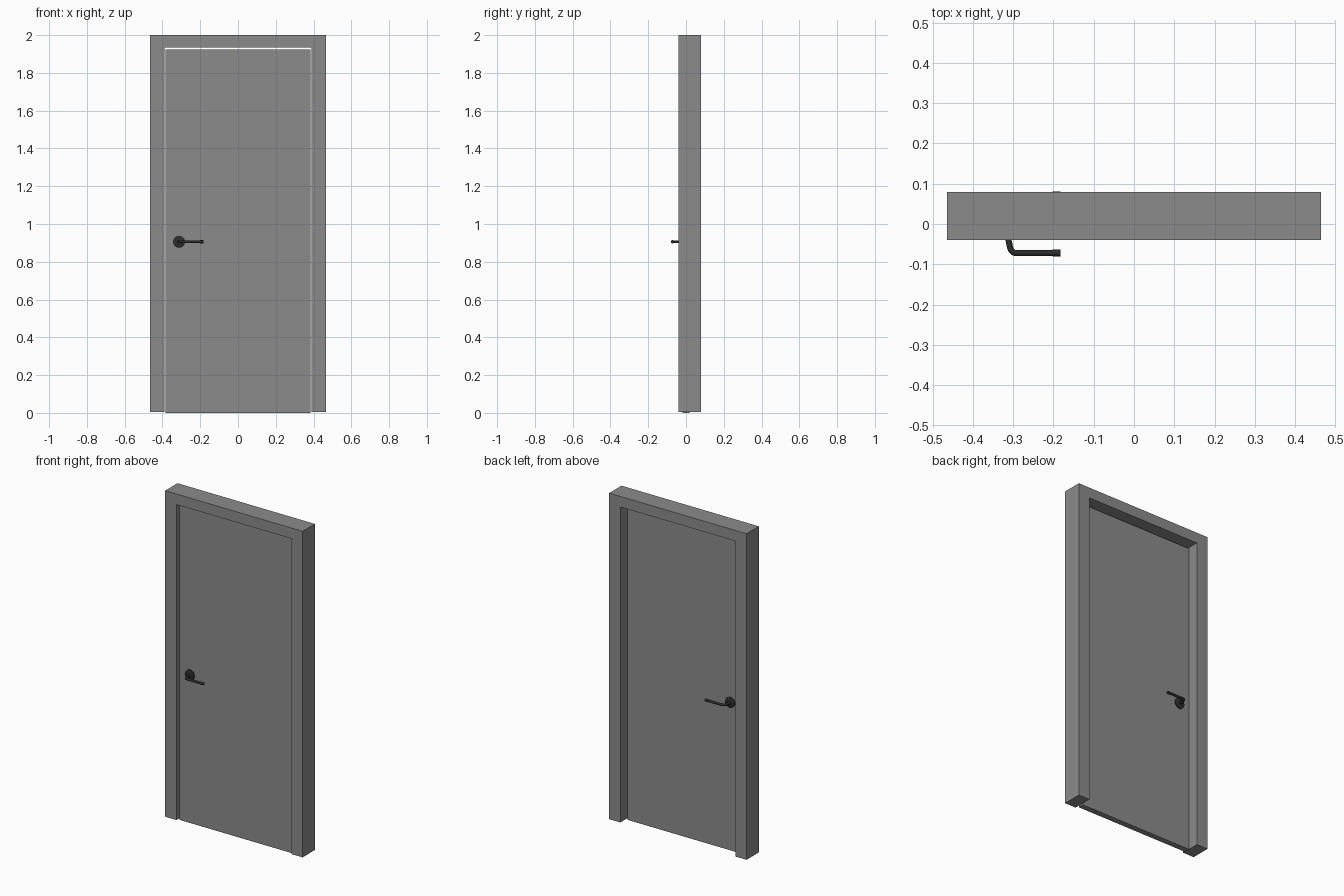
import bpy, bmesh, math
from mathutils import Vector

if "Cube" in bpy.data.objects:
    bpy.data.objects.remove(bpy.data.objects["Cube"])


def material(name, rgb):
    m = bpy.data.materials.new(name)
    m.diffuse_color = (*rgb, 1)
    m.use_nodes = True
    m.node_tree.nodes["Principled BSDF"].inputs["Base Color"].default_value = m.diffuse_color
    return m


GREY = material("door grey", (0.26, 0.26, 0.26))
DARK = material("handle dark", (0.025, 0.025, 0.025))


def finish(name, bm, mat, smooth=False):
    bmesh.ops.recalc_face_normals(bm, faces=bm.faces)
    me = bpy.data.meshes.new(name)
    bm.to_mesh(me)
    bm.free()
    me.materials.append(mat)
    ob = bpy.data.objects.new(name, me)
    bpy.context.collection.objects.link(ob)
    if smooth:
        bpy.ops.object.select_all(action='DESELECT')
        ob.select_set(True)
        bpy.context.view_layer.objects.active = ob
        bpy.ops.object.shade_smooth_by_angle(angle=math.radians(35))
    return ob


def extrude_xz(name, outline, y0, y1, mat):
    """Extrude an x-z outline from y0 to y1."""
    bm = bmesh.new()
    face = bm.faces.new([bm.verts.new((x, y0, z)) for x, z in outline])
    ext = bmesh.ops.extrude_face_region(bm, geom=[face])
    verts = [g for g in ext["geom"] if isinstance(g, bmesh.types.BMVert)]
    bmesh.ops.translate(bm, verts=verts, vec=(0, y1 - y0, 0))
    return finish(name, bm, mat)


def tube(name, stations, mat, sides=20):
    """Capped tube through (x, y, z, radius) stations lying in a level plane."""
    bm = bmesh.new()
    pts = [Vector(s[:3]) for s in stations]
    rings = []
    for i, p in enumerate(pts):
        # skip coincident neighbours, which mark a step in radius
        before = [q for q in pts[:i] if (q - p).length > 1e-6]
        after = [q for q in pts[i + 1:] if (q - p).length > 1e-6]
        t = Vector()
        if before:
            t += (p - before[-1]).normalized()
        if after:
            t += (after[0] - p).normalized()
        side = t.normalized().cross(Vector((0, 0, 1)))
        ring = []
        for k in range(sides):
            a = 2 * math.pi * k / sides
            off = side * math.cos(a) + Vector((0, 0, math.sin(a)))
            ring.append(bm.verts.new(p + off * stations[i][3]))
        rings.append(ring)
    for a, b in zip(rings, rings[1:]):
        for k in range(sides):
            n = (k + 1) % sides
            bm.faces.new((a[k], a[n], b[n], b[k]))
    bm.faces.new(rings[0])
    bm.faces.new(rings[-1])
    return finish(name, bm, mat, smooth=True)


# Frame: one continuous surround, open at the floor
W, IN, TOP, LOW = 0.465, 0.389, 1.935, 0.006
extrude_xz("door_frame", [(-W, LOW), (-W, 2), (W, 2), (W, LOW),
                          (IN, LOW), (IN, TOP), (-IN, TOP), (-IN, LOW)],
           -0.04, 0.079, GREY)

# Door leaf, with a thin gap to the frame
D = 0.018
extrude_xz("door_leaf", [(-0.384, 0), (-0.384, 1.923), (0.384, 1.923), (0.384, 0)],
           -D, D, GREY)

# Handles, mirrored on both sides of the leaf
HX, HZ, R = -0.312, 0.906, 0.0075
for label, s in (("front", -1), ("back", 1)):
    # round rosette with a softened rim
    tube(f"{label}_rosette", [(HX, s * (D - 0.002), HZ, 0.032),
                              (HX, s * (D + 0.006), HZ, 0.032),
                              (HX, s * (D + 0.008), HZ, 0.029)], DARK, 28)
    # neck, rounded bend and lever
    path = [(HX, s * D, HZ, R), (HX, s * 0.038, HZ, R)]
    bend, cx, cy = 0.017, HX + 0.021, 0.0725 - 0.017
    for i in range(9):
        a = math.radians(10 + 80 * i / 8)
        path.append((cx - bend * math.cos(a), s * (cy + bend * math.sin(a)), HZ, R))
    path += [(-0.202, s * 0.0725, HZ, R)]
    tube(f"{label}_lever", path, DARK)
    # slightly thicker end cap
    tube(f"{label}_lever_tip", [(-0.202, s * 0.0722, HZ, 0.0083),
                                (-0.182, s * 0.0722, HZ, 0.0083)], DARK)
